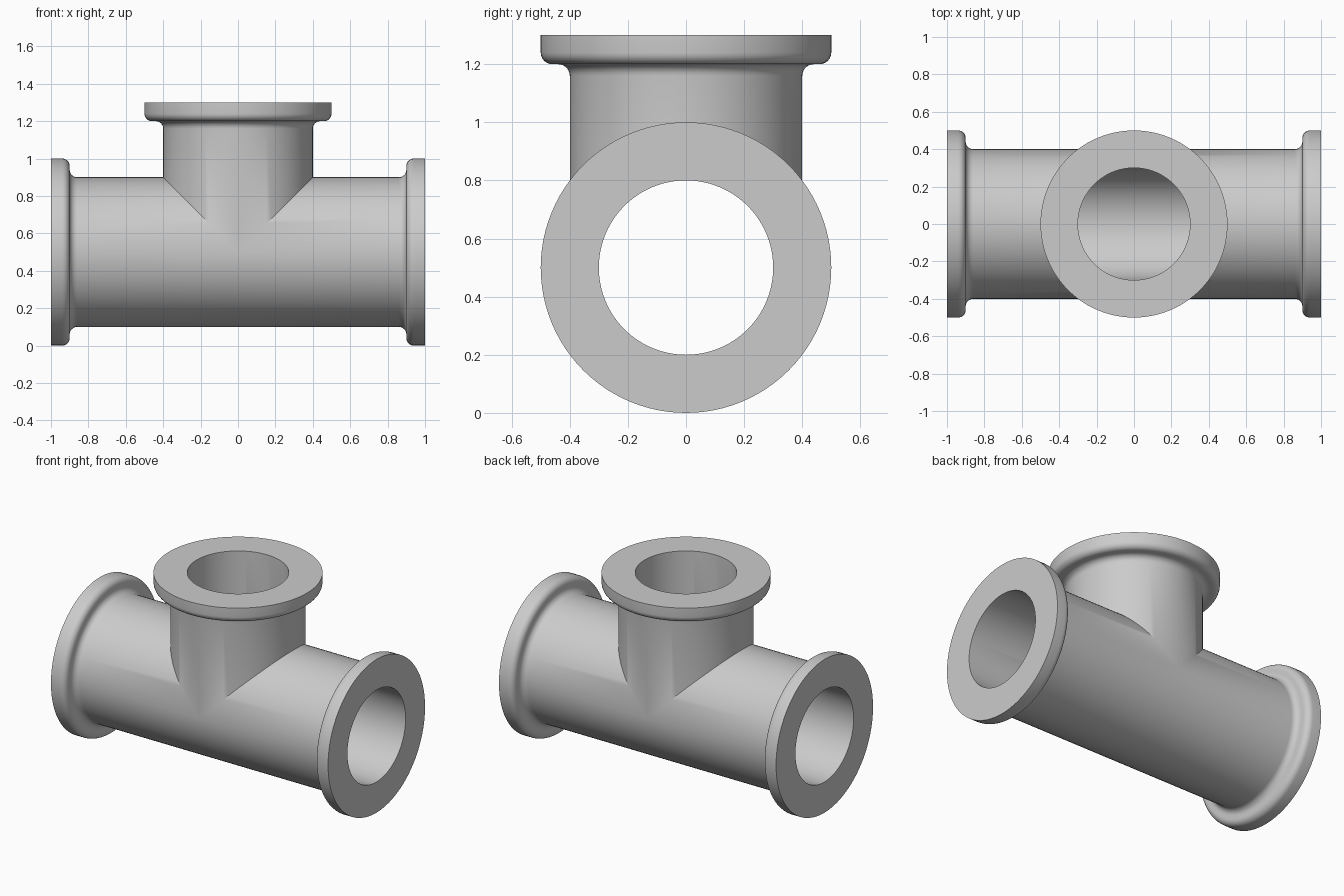
import bpy
import bmesh
from math import sin, cos, pi, radians
from mathutils import Matrix, Vector

BORE, PIPE, FLANGE = 0.3, 0.4, 0.5    # radii
THICK, FILLET = 0.1, 0.04
SEGMENTS, ARC = 96, 6

cube = bpy.data.objects.get("Cube")
if cube:
    bpy.data.objects.remove(cube)

metal = bpy.data.materials.new("grey_metal")
metal.use_nodes = True
grey = (0.6, 0.6, 0.6, 1)
metal.diffuse_color = grey
metal.node_tree.nodes["Principled BSDF"].inputs["Base Color"].default_value = grey


def arc(radius, height, start, end):
    """Quarter arc as (radius, height) points."""
    angles = [start + (end - start) * i / ARC for i in range(ARC + 1)]
    return [(radius + FILLET * cos(a), height + FILLET * sin(a)) for a in angles]


def add_arm(bm, length, turn, mitres):
    """Flanged hollow pipe, turned from z about y and mitred at the centre."""
    back = length - THICK
    profile = [(BORE, 0), (BORE, length), (FLANGE, length)]
    profile += arc(FLANGE - FILLET, back + FILLET, 0, -pi / 2)      # rounded rim
    profile += arc(PIPE + FILLET, back - FILLET, pi / 2, pi)        # fillet at pipe
    profile += [(PIPE, 0)]

    arm = bmesh.new()
    verts = [arm.verts.new((r, 0, h)) for r, h in profile]
    edges = [arm.edges.new(pair) for pair in zip(verts, verts[1:])]
    bmesh.ops.spin(arm, geom=verts + edges, cent=(0, 0, 0), axis=(0, 0, 1),
                   angle=2 * pi, steps=SEGMENTS, use_duplicate=False)
    bmesh.ops.remove_doubles(arm, verts=arm.verts[:], dist=1e-5)
    bmesh.ops.rotate(arm, verts=arm.verts[:], cent=(0, 0, 0),
                     matrix=Matrix.Rotation(turn, 3, 'Y'))
    for normal in mitres:
        geom = arm.verts[:] + arm.edges[:] + arm.faces[:]
        bmesh.ops.bisect_plane(arm, geom=geom, dist=1e-5, plane_co=(0, 0, 0),
                               plane_no=Vector(normal).normalized(), clear_inner=True)
    part = bpy.data.meshes.new("arm")
    arm.to_mesh(part)
    arm.free()
    bm.from_mesh(part)
    bpy.data.meshes.remove(part)


# Two run arms and the upright branch, welded along their mitres
bm = bmesh.new()
for side in (1, -1):
    add_arm(bm, 1.0, side * pi / 2, [(side, 0, -1)])
add_arm(bm, 0.8, 0, [(1, 0, 1), (-1, 0, 1)])
bmesh.ops.remove_doubles(bm, verts=bm.verts[:], dist=1e-4)
bmesh.ops.recalc_face_normals(bm, faces=bm.faces[:])
bmesh.ops.translate(bm, verts=bm.verts[:], vec=(0, 0, FLANGE))

mesh = bpy.data.meshes.new("pipe_tee")
bm.to_mesh(mesh)
bm.free()
mesh.materials.append(metal)
tee = bpy.data.objects.new("pipe_tee", mesh)
bpy.context.collection.objects.link(tee)

# Smooth walls with crisp flange edges
bpy.ops.object.select_all(action='DESELECT')
tee.select_set(True)
bpy.context.view_layer.objects.active = tee
bpy.ops.object.shade_smooth_by_angle(angle=radians(30))
